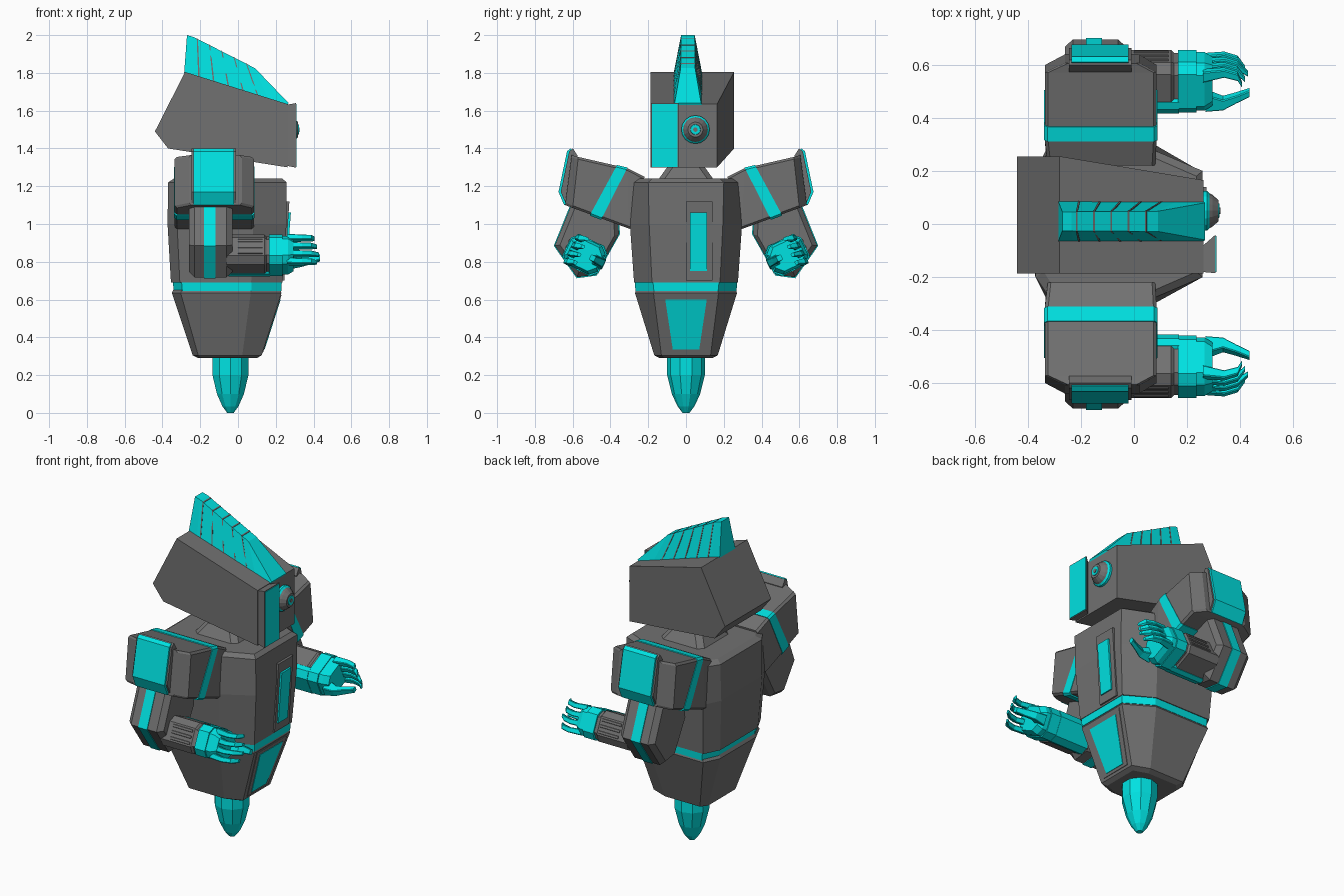
import bpy, bmesh, math
from mathutils import Vector as V

if "Cube" in bpy.data.objects:
    bpy.data.objects.remove(bpy.data.objects["Cube"])


def material(name, color):
    m = bpy.data.materials.new(name)
    m.diffuse_color = (*color, 1)
    m.use_nodes = True
    m.node_tree.nodes["Principled BSDF"].inputs["Base Color"].default_value = m.diffuse_color
    return m


teal = material("teal", (0.0, 0.76, 0.76))
grey = material("dark_grey", (0.165, 0.165, 0.165))


def loft(name, rings, mat=grey):
    """Skin a list of equal-length point rings and cap both ends."""
    bm = bmesh.new()
    vs = [[bm.verts.new(p) for p in r] for r in rings]
    n = len(rings[0])
    for a, b in zip(vs, vs[1:]):
        for i in range(n):
            j = (i + 1) % n
            bm.faces.new((a[i], a[j], b[j], b[i]))
    bm.faces.new(vs[0][::-1])
    bm.faces.new(vs[-1])
    bmesh.ops.recalc_face_normals(bm, faces=bm.faces)
    me = bpy.data.meshes.new(name)
    bm.to_mesh(me)
    bm.free()
    ob = bpy.data.objects.new(name, me)
    bpy.context.collection.objects.link(ob)
    me.materials.append(mat)
    return ob


def chamfered(c, a, b, ha, hb, ch):
    """Rectangle with cut corners around c, spanned by axes a and b."""
    pts = [(ha, hb - ch), (ha - ch, hb), (-ha + ch, hb), (-ha, hb - ch),
           (-ha, -hb + ch), (-ha + ch, -hb), (ha - ch, -hb), (ha, -hb + ch)]
    return [V(c) + V(a) * p + V(b) * q for p, q in pts]


def body_ring(z, back, front, w, fw):
    cx = (front - back) * 0.28
    bx = (front - back) * 0.08
    return [(front, -fw, z), (front, fw, z), (front - cx, w, z), (back + bx, w, z),
            (back, fw, z), (back, -fw, z), (back + bx, -w, z), (front - cx, -w, z)]


def panel(name, z0, z1, y0, y1, x0, x1, mat=grey):
    """Tilted plate on the chest side; y0/y1 are the y ranges at z0/z1."""
    def q(d):
        return [(x0 + d, y0[0], z0), (x0 + d, y0[1], z0), (x1 + d, y1[1], z1), (x1 + d, y1[0], z1)]
    return loft(name, [q(-0.04), q(0)], mat)


def prism_x(name, poly, x0, x1, cham, s, mat=grey):
    """(y, z) outline extruded along x with chamfered rims, mirrored by s."""
    cy = sum(p[0] for p in poly) / len(poly)
    cz = sum(p[1] for p in poly) / len(poly)
    def r(x, k):
        return [(x, s * (cy + (y - cy) * k), cz + (z - cz) * k) for y, z in poly]
    if not cham:
        return loft(name, [r(x0, 1), r(x1, 1)], mat)
    return loft(name, [r(x0, .85), r(x0 + cham, 1), r(x1 - cham, 1), r(x1, .85)], mat)


# Torso
loft("torso", [body_ring(.69, -.355, .235, .275, .18), body_ring(1.0, -.373, .257, .297, .195),
               body_ring(1.22, -.37, .258, .275, .2), body_ring(1.24, -.34, .235, .25, .18)])
loft("waist_band", [body_ring(.645, -.34, .23, .268, .17), body_ring(.695, -.345, .232, .27, .175)], teal)
loft("lower_body", [body_ring(.29, -.21, .10, .14, .11), body_ring(.305, -.24, .125, .168, .13),
                    body_ring(.635, -.35, .23, .27, .172), body_ring(.655, -.34, .222, .262, .165)])
panel("chest_frame", .70, 1.12, (0, .14), (0, .14), .245, .272)
panel("chest_panel", .75, 1.06, (.02, .11), (.02, .11), .256, .28, teal)
panel("belly_frame", .32, .625, (-.10, .10), (-.145, .145), .133, .231)
panel("belly_panel", .335, .60, (-.07, .07), (-.11, .11), .141, .226, teal)

# Tail tip
loft("tail_tip", [[(-.04 + r * math.cos(math.radians(a)), r * math.sin(math.radians(a)), z)
                   for a in range(18, 378, 36)]
                  for z, r in ((0, .018), (.035, .045), (.10, .075), (.2, .1), (.3, .1))], teal)

# Neck
loft("neck", [chamfered((-.06, 0, z), (1, 0, 0), (0, 1, 0), h, h, .03)
              for z, h in ((1.23, .15), (1.30, .10), (1.36, .10))])

# Head: side outline lofted across y, the far side tapering forward
outline = [(-.28, 1.805), (-.44, 1.49), (-.37, 1.4), (.262, 1.3), (.262, 1.635)]
loft("head", [[(x, -.187, z) for x, z in outline],
              [(x, .255 if x < 0 else .165, z) for x, z in outline]])

# Visor plate beside the eye
loft("visor_block", [[(.25, -.18, 1.31), (.25, -.09, 1.31), (.25, -.09, 1.63), (.25, -.18, 1.63)],
                     [(.307, -.185, 1.298), (.307, -.04, 1.298), (.307, -.04, 1.64), (.307, -.185, 1.64)]])
loft("visor_face", [[(x, -.18, 1.303), (x, -.045, 1.303), (x, -.045, 1.635), (x, -.18, 1.635)]
                    for x in (.30, .311)], teal)


# Eye
def eye(name, stations, mat=grey):
    loft(name, [[(x, .05 + r * math.cos(i * math.pi / 8), 1.5 + r * math.sin(i * math.pi / 8))
                 for i in range(16)] for x, r in stations], mat)


eye("eye_base", [(.25, .075), (.275, .075), (.285, .065)], teal)
eye("eye_housing", [(.28, .068), (.295, .06), (.318, .04)])
eye("eye_lens", [(.31, .03), (.322, .026)], teal)
eye("eye_pupil", [(.32, .012), (.325, .012)])

# Crest: slices from (base x, z) to (top x, z)
crest = [(-.285, 1.8, -.27, 2.0, .036), (-.23, 1.785, -.235, 1.99, .036),
         (.16, 1.66, .09, 1.825, .038), (.262, 1.63, .268, 1.64, .07)]


def crest_ring(bx, bz, tx, tz, t, g=0):
    return [(bx, .01 - .075 - g, bz), (bx, .01 + .075 + g, bz), (tx, .01 + t + g, tz + g), (tx, .01 - t - g, tz + g)]


loft("crest", [crest_ring(*c) for c in crest], teal)
for i in range(5):
    f = .05 + i * .2
    mid = [a + (b - a) * f for a, b in zip(crest[1], crest[2])]
    near = [a + (b - a) * (f + .02) for a, b in zip(crest[1], crest[2])]
    loft("crest_groove", [crest_ring(*mid, .0015), crest_ring(*near, .0015)])

# Arms, mirrored front and back
upper = [(.36, 1.05), (.60, 1.12), (.695, .885), (.577, .718), (.475, .732), (.355, .945)]
cap = [(.585, 1.36), (.61, 1.40), (.63, 1.385), (.675, 1.17), (.645, 1.10), (.615, 1.10)]
for s in (-1, 1):
    def sec(top, bot, x0, x1, ch=.012):
        """Shoulder section between a top and a bottom (y, z) point."""
        t, b = V((0, s * top[0], top[1])), V((0, s * bot[0], bot[1]))
        c = (t + b) / 2 + V(((x0 + x1) / 2, 0, 0))
        return chamfered(c, (1, 0, 0), (t - b).normalized(), (x1 - x0) / 2, (t - b).length / 2, ch)

    loft("shoulder", [sec((.22, 1.25), (.26, .96), -.325, .08), sec((.31, 1.295), (.30, .975), -.335, .085),
                      sec((.57, 1.355), (.60, 1.085), -.335, .085), sec((.605, 1.365), (.64, 1.10), -.26, .02)])
    loft("shoulder_band", [sec((.31, 1.299), (.45, 1.022), -.338, .088),
                           sec((.365, 1.312), (.51, 1.045), -.338, .088)], teal)
    prism_x("shoulder_plate", cap, -.235, -.02, 0, s, teal)
    prism_x("shoulder_plate_rim", [(y - .012, z) for y, z in cap], -.245, -.01, 0, s)

    # Upper arm with its band
    prism_x("upper_arm", upper, -.26, -.03, .03, s)
    prism_x("upper_arm_band", [(.527 + (y - .527) * 1.03, .9 + (z - .9) * 1.03) for y, z in upper],
            -.18, -.12, 0, s, teal)

    # Forearm along x, rolled outward
    out, down = V((0, s * .9, .43)), V((0, s * .43, -.9))

    def arm_ring(x, a, b):
        return chamfered((x, s * .537, .835), out, down, a, b, .035)

    loft("forearm", [arm_ring(x, a, b) for x, a, b in
                     ((-.06, .105, .088), (.14, .105, .088), (.15, .098, .08), (.24, .095, .078))])
    loft("forearm_cuff", [arm_ring(x, .106, .088) for x in (.165, .235)], teal)
    c = V((0, s * .537, .835)) - out * .06
    loft("forearm_strip", [chamfered(c + V((x, 0, 0)), out, down, .048, .0895, .034)
                           for x in (-.05, .17)], teal)
    for k in (-.035, 0, .035):
        c = V((0, s * .537, .835)) + out * .104 + down * k
        loft("forearm_rib", [chamfered(c + V((x, 0, 0)), out, down, .006, .008, .002) for x in (0, .13)])

    # Hand: palm, four fingers and a thumb
    loft("palm", [arm_ring(.235, .1, .083), arm_ring(.265, .1, .083), arm_ring(.295, .085, .07)], teal)

    def finger(name, pts):
        loft(name, [chamfered((x, s * y, z), out, down, a, b, .004) for x, y, z, a, b in pts], teal)

    for i in range(4):
        t = i / 3
        y, z = .63 - .06 * t, .80 + .125 * t
        finger("finger", [(.26, y - .012, z, .022, .017), (.34, y, z, .016, .015),
                          (.39, y - .014, z, .015, .014), (.43 - .012 * abs(i - 1), y - .045, z - .004, .009, .010)])
    finger("thumb", [(.27, .465, .80, .035, .03), (.335, .455, .80, .022, .022),
                     (.385, .475, .81, .016, .02), (.435, .495, .82, .014, .015)])
